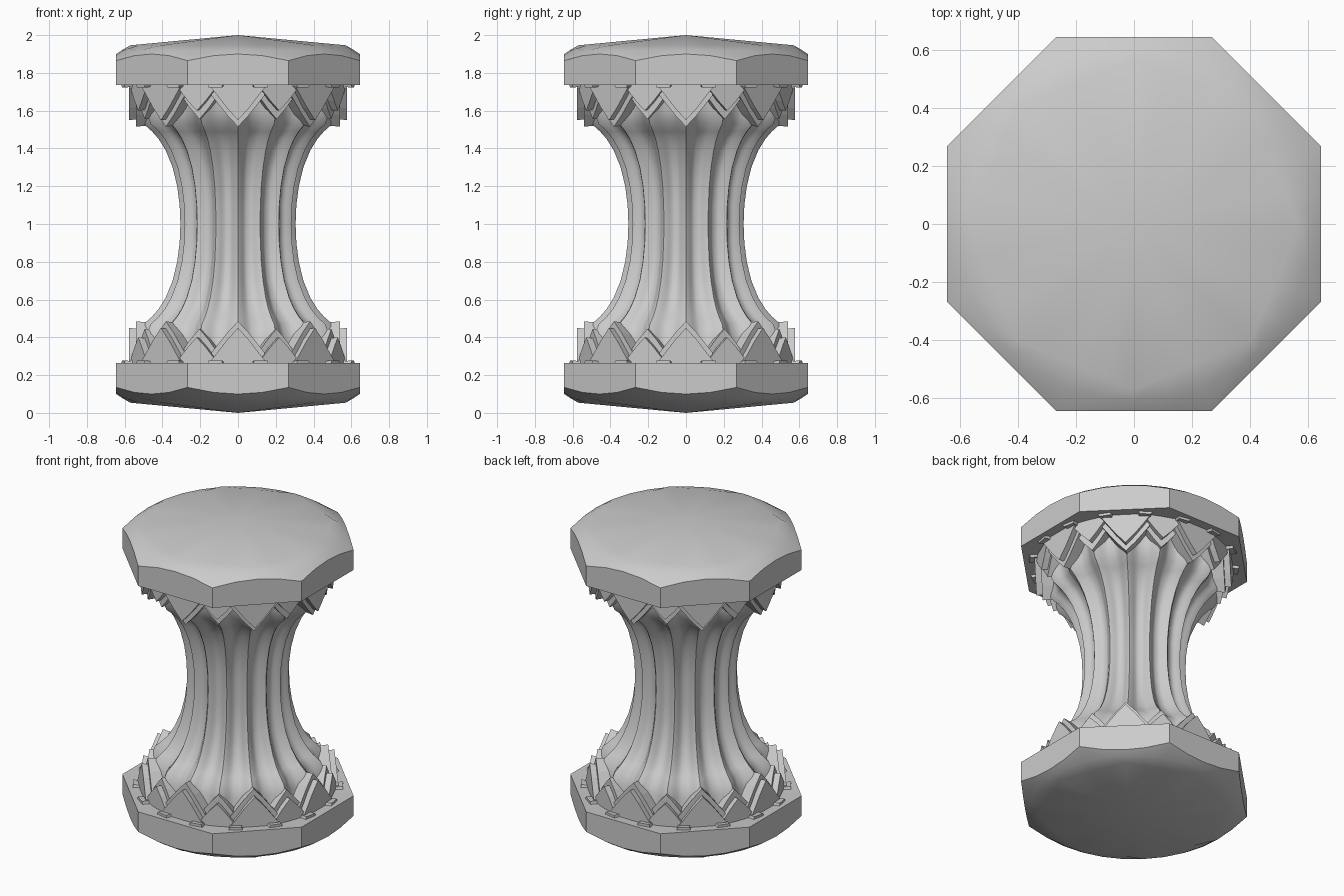
import bpy, bmesh
from math import sin, cos, radians, pi
from mathutils import Vector, Matrix

cube = bpy.data.objects.get("Cube")
if cube:
    bpy.data.objects.remove(cube, do_unlink=True)

stone = bpy.data.materials.new("grey_stone")
stone.use_nodes = True
stone.diffuse_color = (0.6, 0.6, 0.6, 1)
stone.node_tree.nodes["Principled BSDF"].inputs["Base Color"].default_value = (0.6, 0.6, 0.6, 1)


def finish(bm, name, smooth_angle=None):
    """Upper half is modelled above the local origin, then mirrored downward."""
    bmesh.ops.recalc_face_normals(bm, faces=bm.faces)
    mesh = bpy.data.meshes.new(name)
    bm.to_mesh(mesh)
    bm.free()
    mesh.materials.append(stone)
    obj = bpy.data.objects.new(name, mesh)
    bpy.context.collection.objects.link(obj)
    obj.location.z = 1
    mirror = obj.modifiers.new("Mirror", 'MIRROR')
    mirror.use_axis = (False, False, True)
    if smooth_angle:
        bpy.ops.object.select_all(action='DESELECT')
        obj.select_set(True)
        bpy.context.view_layer.objects.active = obj
        bpy.ops.object.shade_smooth_by_angle(angle=radians(smooth_angle))


def add_ring(bm, count, radius, height):
    """Closed ring; radius and height are functions of the angle."""
    ring = []
    for i in range(count):
        a = 2 * pi * i / count
        r = radius(a)
        ring.append(bm.verts.new((r * cos(a), r * sin(a), height(a))))
    return ring


def bridge(bm, low, high):
    n = len(low)
    for i in range(n):
        j = (i + 1) % n
        bm.faces.new((low[i], low[j], high[j], high[i]))


# Fluted shaft: sharp ridges with hollow flutes, flaring towards the cap
profile = [(0, .305), (.1, .309), (.2, .322), (.3, .346), (.39, .383),
           (.45, .42), (.49, .455), (.53, .5), (.6, .53), (.76, .555)]
bm = bmesh.new()
previous = None
for h, r in profile:
    ring = add_ring(bm, 160,
                    lambda a: r - (.035 + .04 * h) * min(1, 1.25 * max(0, abs(sin(8 * a)) - .12)),
                    lambda a: h)
    if previous:
        bridge(bm, previous, ring)
    previous = ring
finish(bm, "fluted_shaft", 35)


# Octagonal cap with a shallow domed top
def octagon(apothem, turn=0):
    return lambda a: apothem / cos((a - turn + pi / 8) % (pi / 4) - pi / 8)


edge = octagon(.645)
bm = bmesh.new()
rings = [add_ring(bm, 32, lambda a: .47, lambda a: .75),
         add_ring(bm, 32, edge, lambda a: .735),
         add_ring(bm, 32, edge, lambda a: .9 - .66 * (edge(a) - .645)),
         add_ring(bm, 32, lambda a: .612, lambda a: .922),
         add_ring(bm, 32, octagon(.527, pi / 8), lambda a: .946)]
for low, high in zip(rings, rings[1:]):
    bridge(bm, low, high)
apex = bm.verts.new((0, 0, 1))
for i in range(32):
    bm.faces.new((rings[-1][i], rings[-1][(i + 1) % 32], apex))
finish(bm, "octagonal_cap", 20)


# Pointed leaves hanging from the cap
def add_plates(bm, outline, radius, depth, count, offset):
    """Ring of upright plates; outline is (sideways, height)."""
    for k in range(count):
        turn = Matrix.Rotation(2 * pi * k / count + radians(offset), 3, 'Z')
        front = [bm.verts.new(turn @ Vector((radius, t, h))) for t, h in outline]
        back = [bm.verts.new(turn @ Vector((radius - depth, t * .9, h + .01))) for t, h in outline]
        bm.faces.new(front)
        bm.faces.new(back[::-1])
        bridge(bm, front, back)


def leaf(width, shoulder, tip):
    return [(-width, .77), (width, .77), (width, shoulder),
            (width * .42, tip + (shoulder - tip) * .38), (0, tip),
            (-width * .42, tip + (shoulder - tip) * .38), (-width, shoulder)]


layers = [("main_leaves", .577, 0, .14, .72, .55),
          ("between_leaves", .572, 22.5, .12, .735, .6),
          ("main_under_leaves", .54, 0, .14, .68, .515),
          ("between_under_leaves", .535, 22.5, .12, .7, .555)]
for name, radius, offset, width, shoulder, tip in layers:
    bm = bmesh.new()
    add_plates(bm, leaf(width, shoulder, tip), radius, .1, 8, offset)
    finish(bm, name)

# Small blocks tucked under the cap rim
bm = bmesh.new()
block = [(-.05, .76), (.05, .76), (.035, .722), (-.035, .722)]
add_plates(bm, block, .62, .1, 16, 11.25)
finish(bm, "rim_blocks")
